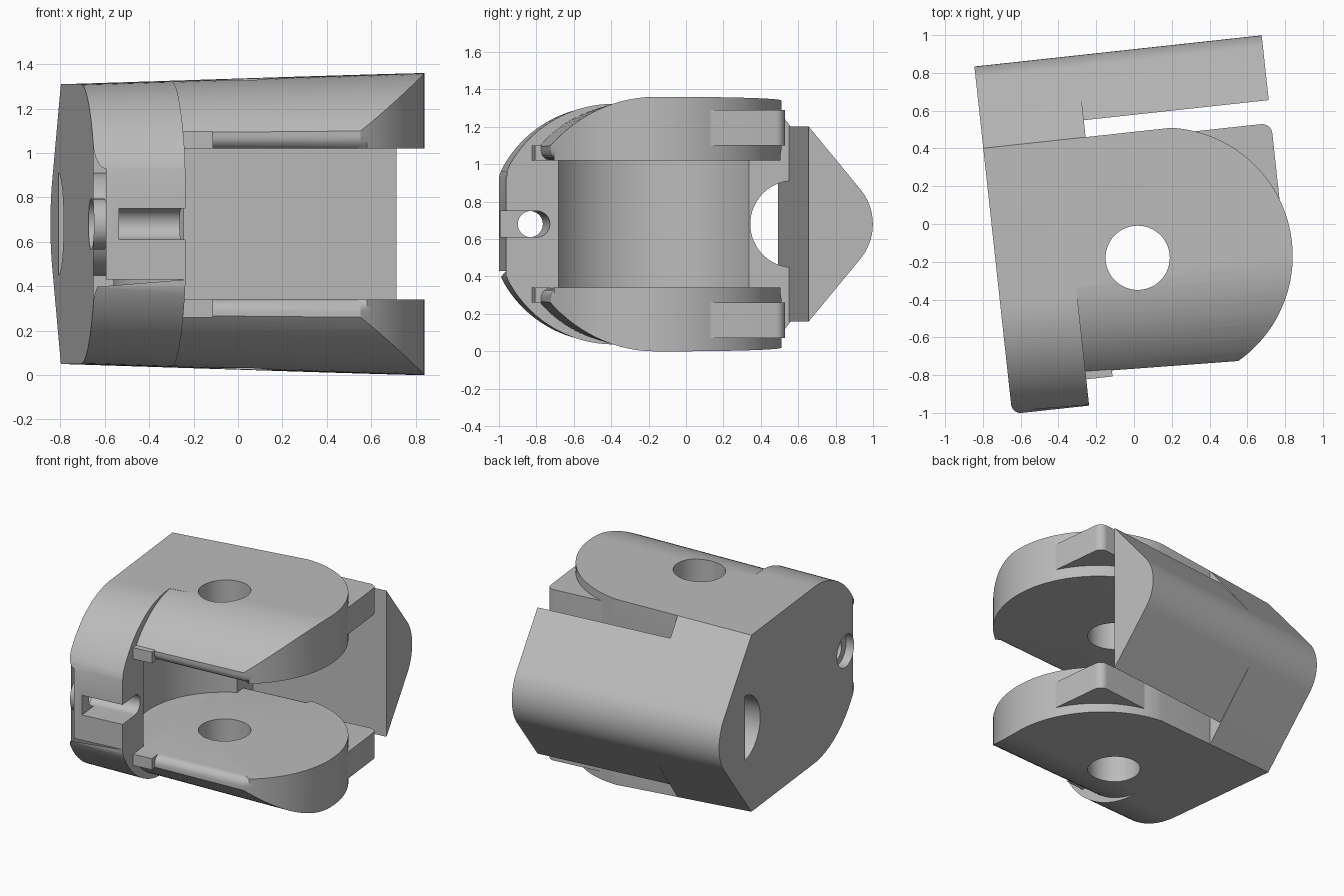
import bpy, bmesh, math
from mathutils import Matrix

if "Cube" in bpy.data.objects:
    bpy.data.objects.remove(bpy.data.objects["Cube"])

MID = 0.68                      # height of the symmetry plane
TURN = math.radians(6.2)        # whole part is turned about z
U0, FLANGE, WEB, U1 = -0.75, -0.34, -0.205, 0.78
BACK, PLATE = 0.485, 0.575
PIVOT = (0.0, -0.18)

grey = bpy.data.materials.new("plain grey")
grey.use_nodes = True
grey.diffuse_color = (0.5, 0.5, 0.5, 1)
grey.node_tree.nodes["Principled BSDF"].inputs["Base Color"].default_value = (0.5, 0.5, 0.5, 1)


def arc(cx, cy, r, a0, a1, n):
    angles = [math.radians(a0 + (a1 - a0) * i / n) for i in range(n + 1)]
    return [(cx + r * math.cos(a), cy + r * math.sin(a)) for a in angles]


def make(name, bm):
    bmesh.ops.recalc_face_normals(bm, faces=bm.faces)
    mesh = bpy.data.meshes.new(name)
    bm.to_mesh(mesh)
    bm.free()
    ob = bpy.data.objects.new(name, mesh)
    bpy.context.collection.objects.link(ob)
    mesh.materials.append(grey)
    return ob


def loft(ring0, ring1):
    bm = bmesh.new()
    a = [bm.verts.new(p) for p in ring0]
    b = [bm.verts.new(p) for p in ring1]
    bm.faces.new(a)
    bm.faces.new(b)
    for i in range(len(a)):
        j = (i + 1) % len(a)
        bm.faces.new((a[i], a[j], b[j], b[i]))
    return bm


def along(u0, u1, sec0, sec1=None):
    """Section in the (v, z) plane carried along u."""
    return loft([(u0, v, z) for v, z in sec0], [(u1, v, z) for v, z in (sec1 or sec0)])


def upright(z0, z1, plan):
    return loft([(u, v, z0) for u, v in plan], [(u, v, z1) for u, v in plan])


def rect(a0, a1, b0, b1):
    return [(a0, b0), (a1, b0), (a1, b1), (a0, b1)]


def boolean(ob, tool, op="DIFFERENCE"):
    mod = ob.modifiers.new("cut", "BOOLEAN")
    mod.operation, mod.solver, mod.object = op, "EXACT", tool
    with bpy.context.temp_override(object=ob, active_object=ob):
        bpy.ops.object.modifier_apply(modifier=mod.name)
    bpy.data.objects.remove(tool)


def flip_copy(ob, name):
    """Copy mirrored in the symmetry plane."""
    bm = bmesh.new()
    bm.from_mesh(ob.data)
    bm.transform(Matrix.Translation((0, 0, 2 * MID)) @ Matrix.Scale(-1, 4, (0, 0, 1)))
    return make(name, bm)


def half_height(u):
    return 0.63 + 0.032 * (u - U0)


# Rounded wedge along the back
hump = arc(0.629, MID, 0.291, -39.7, 39.7, 20)


def base_section(u):
    h = half_height(u)
    a = math.degrees(math.asin(0.25 / h))
    front = arc(-0.352, MID, h, 90, 180 - a, 20)
    front = [(max(v, -0.93), z) for v, z in front]
    low = [(v, 2 * MID - z) for v, z in reversed(front)]
    return front + low + [(BACK, MID - h)] + hump + [(BACK, MID + h)]


# Base block with front flange and web
base = make("base_block", along(U0, WEB, base_section(U0), base_section(WEB)))
boolean(base, make("flange_cut", along(FLANGE, 0, rect(-1.2, -0.3, -0.2, 1.6))))
boolean(base, make("pocket_cut", upright(0.34, 1.02, arc(*PIVOT, 0.58, 0, 354, 59))))
# clear the slot line so the wedge plate can sit behind the web
boolean(base, make("window_cut", along(-0.9, 0, arc(0.6, MID, 0.232, 0, 354, 59))))
# pin hole, wider mouth and open slot in the flange
boolean(base, make("pin_cut", along(-0.9, 0, arc(-0.765, MID, 0.07, 0, 350, 35))))
boolean(base, make("mouth_cut", along(-0.9, -0.69, arc(-0.78, MID, 0.115, 0, 350, 35))))
boolean(base, make("slot_cut", along(-0.64, 0, rect(-1.1, -0.765, MID - 0.07, MID + 0.07))))
# rounded front corner
corner = arc(-0.70, -0.88, 0.05, 180, 270, 8) + [(-0.70, -1.0), (-0.82, -1.0), (-0.82, -0.88)]
boolean(base, make("corner_cut", upright(-0.2, 1.6, corner)))

# Wedge plate along the back
slope_z = 1.31 - (PLATE - BACK) * 1.205
plate_section = hump + [(PLATE, slope_z), (PLATE, 2 * MID - slope_z)]
plate = make("back_plate", along(U0, U1, plate_section))


# Upper arm: rounded plan with a filleted inner edge, trimmed by a tapered shell
def arm_section(u):
    h = half_height(u)
    return arc(-0.26, MID, h, 90, 270, 48) + [(0.7, MID - h), (0.7, MID + h)]


plan = [(FLANGE, BACK), (FLANGE, -0.753)] + arc(0.141, -0.186, 0.68, -61, 80.7, 48)
bm = upright(1.02, 1.5, plan)
inner = [e for e in bm.edges
         if all(v.co.z < 1.03 for v in e.verts)
         and not all(v.co.x < FLANGE + 0.01 for v in e.verts)]
bmesh.ops.bevel(bm, geom=inner, offset=0.055, segments=6, profile=0.5, affect="EDGES")
arm = make("upper_arm", bm)
boolean(arm, make("arm_shell", along(-0.8, 0.9, arm_section(-0.8), arm_section(0.9))), "INTERSECT")
boolean(arm, make("hole_cut", upright(0.9, 1.6, arc(*PIVOT, 0.17, 0, 354, 59))))

# Stop tab behind the arm and small step beside the flange
tab_plan = [(0.1, 0.02), (U1, 0.02)] + arc(U1 - 0.055, 0.398, 0.055, 0, 90, 8) + [(0.1, 0.453)]
tab = make("upper_tab", upright(1.10, 1.29, tab_plan))
step = make("upper_step", upright(1.02, 1.10, rect(FLANGE - 0.02, -0.2, -0.79, -0.6)))

parts = [base, plate, arm, tab, step]
for ob in (arm, tab, step):
    parts.append(flip_copy(ob, ob.name.replace("upper", "lower")))

# Turn, and smooth the curved faces
bpy.ops.object.select_all(action="DESELECT")
for ob in parts:
    ob.data.transform(Matrix.Rotation(TURN, 4, "Z"))
    ob.select_set(True)
bpy.context.view_layer.objects.active = base
bpy.ops.object.shade_smooth_by_angle(angle=math.radians(25))
